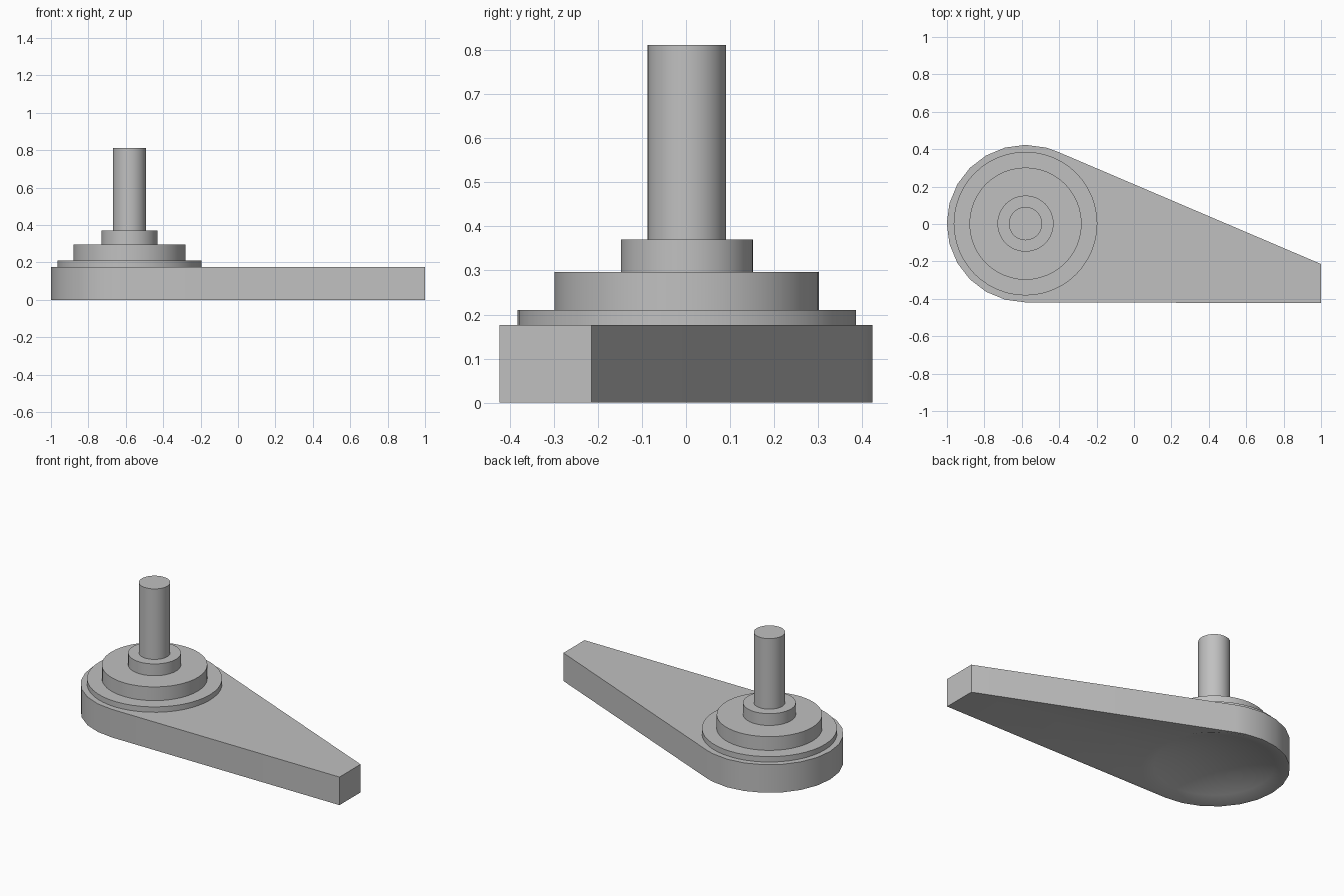
import bpy, bmesh, math

old = bpy.data.objects.get("Cube")
if old:
    bpy.data.objects.remove(old, do_unlink=True)

CX, CY = -0.58, 0.002
PLATE_TOP = 0.176

grey = bpy.data.materials.new("plain grey")
grey.use_nodes = True
grey.diffuse_color = (0.53, 0.53, 0.53, 1)
grey.node_tree.nodes["Principled BSDF"].inputs["Base Color"].default_value = grey.diffuse_color


def finish(bm, name):
    bmesh.ops.recalc_face_normals(bm, faces=bm.faces)
    mesh = bpy.data.meshes.new(name)
    bm.to_mesh(mesh)
    bm.free()
    mesh.materials.append(grey)
    obj = bpy.data.objects.new(name, mesh)
    bpy.context.collection.objects.link(obj)
    bpy.ops.object.select_all(action="DESELECT")
    obj.select_set(True)
    bpy.context.view_layer.objects.active = obj
    bpy.ops.object.shade_smooth_by_angle(angle=math.radians(25))
    return obj


def loop_edges(bm, verts):
    return [bm.edges.new((v, verts[i - 1])) for i, v in enumerate(verts)]


def bridge(bm, a, b):
    for i in range(len(a)):
        bm.faces.new((a[i - 1], a[i], b[i], b[i - 1]))


# Tapered arm: round end joined to a narrow tip
angles = [67] + list(range(75, 271, 15))
outline = [(CX + 0.421 * math.cos(math.radians(a)),
            CY + 0.421 * math.sin(math.radians(a))) for a in angles]
outline += [(1.0, -0.423), (1.0, -0.214)]

bm = bmesh.new()
low = [bm.verts.new((x, y, 0)) for x, y in outline]
high = [bm.verts.new((x, y, PLATE_TOP)) for x, y in outline]
bm.faces.new(high)
bridge(bm, low, high)

# Shallow round hollow in the underside of the arm
R, DEPTH, SEG, RINGS = 0.405, 0.08, 48, 6
rings = []
for k in range(RINGS):
    t = 1 - k / RINGS
    rings.append([bm.verts.new((CX + R * t * math.cos(math.tau * i / SEG),
                                CY + R * t * math.sin(math.tau * i / SEG),
                                DEPTH * (1 - t * t))) for i in range(SEG)])
rim = loop_edges(bm, rings[0])
border = [bm.edges.get((v, low[i - 1])) for i, v in enumerate(low)]
bmesh.ops.triangle_fill(bm, edges=rim + border, use_beauty=True)
for a, b in zip(rings, rings[1:]):
    bridge(bm, a, b)
centre = bm.verts.new((CX, CY, DEPTH))
for i in range(SEG):
    bm.faces.new((rings[-1][i - 1], rings[-1][i], centre))
finish(bm, "tapered_arm")

# Stepped discs and the shaft, stacked on the round end
for name, radius, z0, z1 in (("base_disc", 0.384, PLATE_TOP, 0.21),
                             ("upper_disc", 0.30, 0.21, 0.296),
                             ("hub", 0.15, 0.296, 0.37),
                             ("shaft", 0.089, 0.37, 0.812)):
    bm = bmesh.new()
    bmesh.ops.create_cone(bm, cap_ends=True, segments=48, radius1=radius,
                          radius2=radius, depth=z1 - z0)
    bmesh.ops.translate(bm, verts=bm.verts, vec=(CX, CY, (z0 + z1) / 2))
    finish(bm, name)
